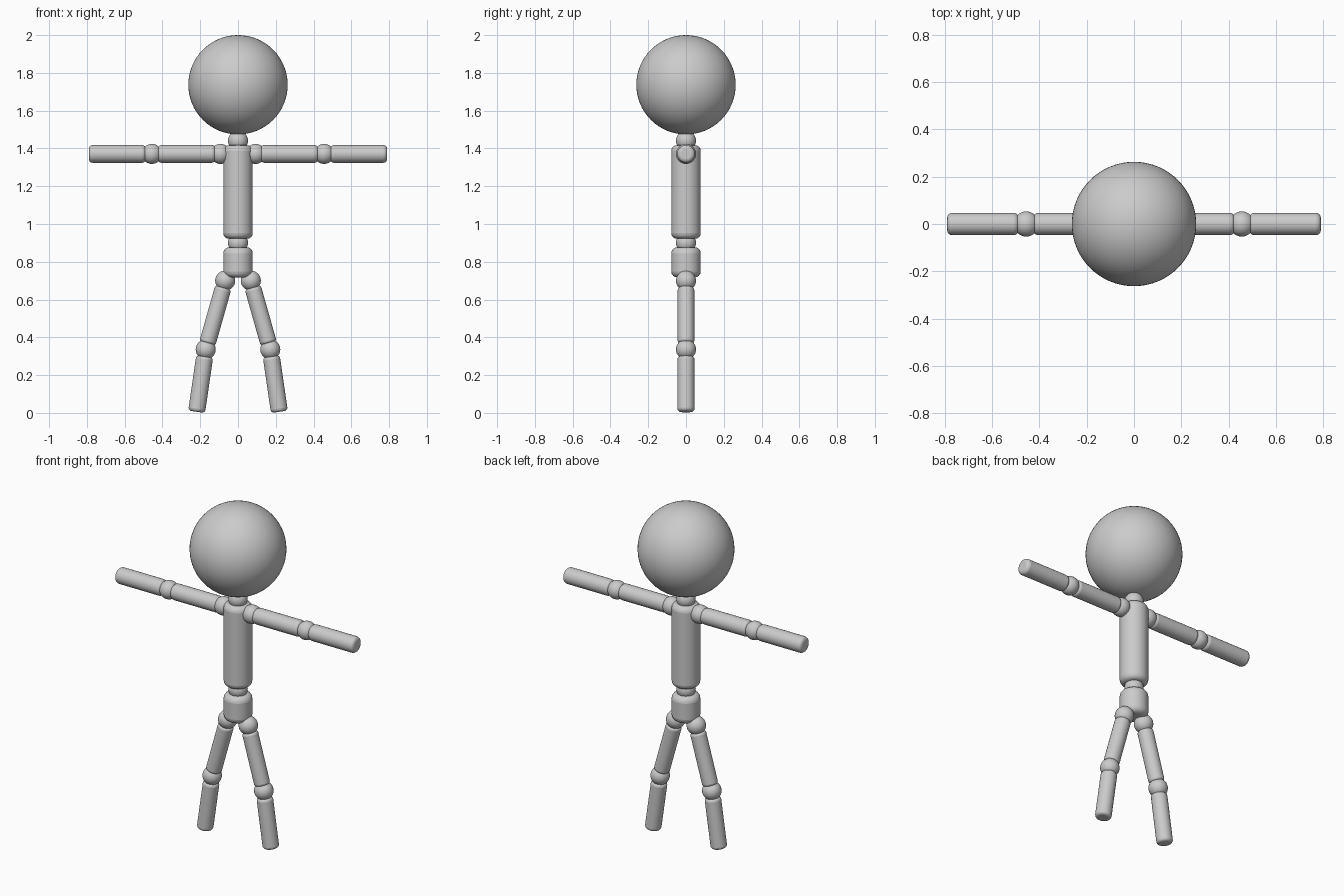
import bpy
from math import radians
from mathutils import Vector

if "Cube" in bpy.data.objects:
    bpy.data.objects.remove(bpy.data.objects["Cube"])


def smooth(obj):
    bpy.ops.object.shade_smooth_by_angle(angle=radians(40))
    return obj


def ball(name, center, radius=0.053, segments=32):
    bpy.ops.mesh.primitive_uv_sphere_add(
        segments=segments, ring_count=segments // 2, radius=radius, location=center)
    obj = bpy.context.object
    obj.name = name
    return smooth(obj)


def rod(name, start, end, radius, bevel):
    """Cylinder between two points with rounded rims."""
    a, b = Vector(start), Vector(end)
    bpy.ops.mesh.primitive_cylinder_add(
        vertices=32, radius=radius, depth=(b - a).length, location=(a + b) / 2,
        rotation=(b - a).to_track_quat('Z', 'Y').to_euler())
    obj = bpy.context.object
    obj.name = name
    mod = obj.modifiers.new("rounded_rims", 'BEVEL')
    mod.width = bevel
    mod.segments = 4
    mod.limit_method = 'ANGLE'
    mod.angle_limit = radians(40)
    return smooth(obj)


# Head, neck and trunk
ball("head", (0, 0, 1.737), 0.263, 64)
ball("neck_joint", (0, 0, 1.44))
rod("torso", (0, 0, 0.922), (0, 0, 1.417), 0.078, 0.03)
ball("waist_joint", (0, 0, 0.90))
rod("pelvis", (0, 0, 0.717), (0, 0, 0.877), 0.078, 0.032)

for side, s in (("right", -1), ("left", 1)):
    # Arm, held straight out
    z = 1.371
    ball(f"{side}_shoulder_joint", (s * 0.093, 0, z))
    rod(f"{side}_upper_arm", (s * 0.12, 0, z), (s * 0.424, 0, z), 0.047, 0.018)
    ball(f"{side}_elbow_joint", (s * 0.456, 0, z))
    rod(f"{side}_forearm", (s * 0.488, 0, z), (s * 0.79, 0, z), 0.047, 0.02)

    # Leg, spread outwards
    hip = Vector((s * 0.068, 0, 0.70))
    knee = Vector((s * 0.171, 0, 0.336))
    foot = Vector((s * 0.219, 0, 0.006))
    ball(f"{side}_hip_joint", hip)
    rod(f"{side}_thigh", hip.lerp(knee, 0.1), hip.lerp(knee, 0.91), 0.044, 0.014)
    ball(f"{side}_knee_joint", knee)
    rod(f"{side}_shin", knee.lerp(foot, 0.11), foot, 0.045, 0.017)
